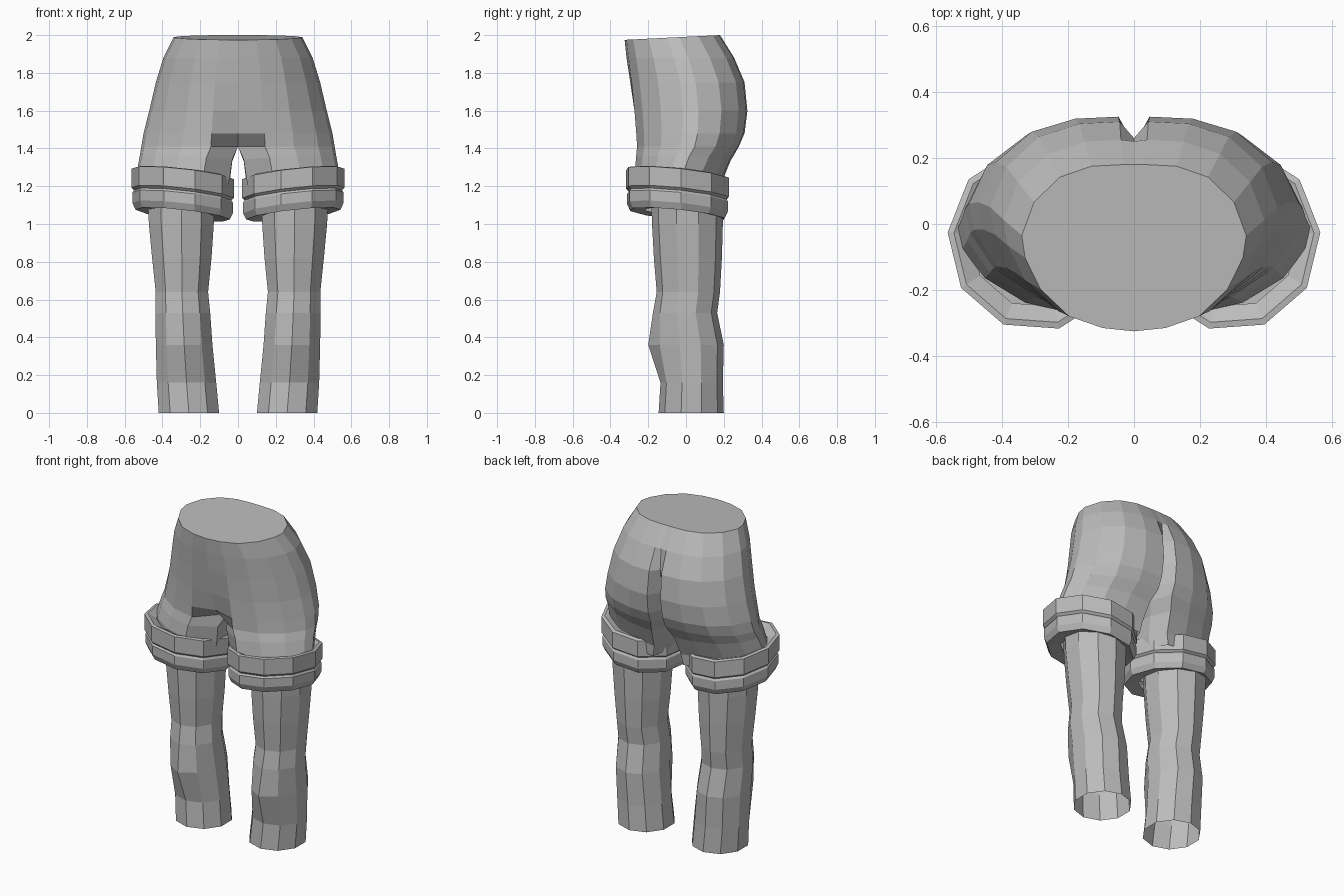
import bpy, bmesh
from math import sin, cos, radians

cube = bpy.data.objects.get("Cube")
if cube:
    bpy.data.objects.remove(cube)

grey = bpy.data.materials.new("plain grey")
grey.use_nodes = True
grey.diffuse_color = (0.5, 0.5, 0.5, 1)
grey.node_tree.nodes["Principled BSDF"].inputs["Base Color"].default_value = (0.5, 0.5, 0.5, 1)


def loft(name, rings, cap_first=False):
    """Skin closed rings together and mirror the result across x."""
    bm = bmesh.new()
    loops = [[bm.verts.new(p) for p in ring] for ring in rings]
    n = len(loops[0])
    for a, b in zip(loops, loops[1:]):
        for i in range(n):
            j = (i + 1) % n
            bm.faces.new((a[i], a[j], b[j], b[i]))
    if cap_first:
        bm.faces.new(loops[0])
    # Drop the walls on the centre plane, then weld doubled points
    inner = [f for f in bm.faces if all(abs(v.co.x) < 0.001 for v in f.verts)]
    bmesh.ops.delete(bm, geom=inner, context="FACES")
    bmesh.ops.remove_doubles(bm, verts=bm.verts, dist=0.0005)
    bmesh.ops.recalc_face_normals(bm, faces=bm.faces)
    mesh = bpy.data.meshes.new(name)
    bm.to_mesh(mesh)
    bm.free()
    mesh.materials.append(grey)
    obj = bpy.data.objects.new(name, mesh)
    bpy.context.collection.objects.link(obj)
    mirror = obj.modifiers.new("mirror", "MIRROR")
    mirror.use_clip = True
    return obj


# Shorts: half outline from centre front, round the hip, to centre back
outline = [(.28, -.96), (.58, -.82), (.83, -.5), (.97, -.12), (1, .15),
           (.89, .55), (.66, .85), (.38, .98), (.1, 1)]


def hip_ring(z, x_in, x_out, front, back, mid_front, mid_back, tilt_x, tilt_y):
    mid, half = (front + back) / 2, (back - front) / 2
    pts = [(x_in, mid_front)]
    pts += [(x_in + u * (x_out - x_in), mid + v * half) for u, v in outline]
    pts += [(x_in, mid_back), (x_in, (mid_front + mid_back) / 2)]
    return [(x, y, z + tilt_x * (x - 0.29) + tilt_y * y) for x, y in pts]


hips = [
    (1.991, 0, .34, -.325, .18, -.325, .18, 0, .05),
    (1.88, 0, .395, -.315, .255, -.315, .25, 0, 0),
    (1.75, 0, .435, -.30, .31, -.295, .26, 0, 0),
    (1.6, 0, .47, -.285, .325, -.265, .24, 0, 0),
    (1.48, 0, .5, -.275, .31, -.225, .21, 0, 0),
    (1.41, 0, .512, -.27, .28, -.10, .15, 0, 0),
    (1.35, .03, .52, -.275, .235, -.16, .11, .05, -.03),
    (1.25, .045, .535, -.28, .185, -.15, .08, .11, -.1),
    (1.18, .06, .53, -.27, .18, -.14, .07, .11, -.1),
]
loft("shorts", [hip_ring(*row) for row in hips], cap_first=True)


# Cuffs: two stepped bands, tilted outward and forward
def cuff_ring(z, scale, sides=10):
    ring = []
    for i in range(sides):
        a = radians(4 + 360 * i / sides)
        x, y = .272 * scale * cos(a), .28 * scale * sin(a)
        ring.append((.293 + x, -.045 + y, z + .11 * x - .1 * y))
    return ring


cuff_profile = [(1.25, .75), (1.27, .93), (1.265, 1), (1.165, 1), (1.152, .95),
                (1.14, .98), (1.085, .98), (1.05, .92), (1.06, .62)]
loft("cuffs", [cuff_ring(*row) for row in cuff_profile])


# Legs: ten-sided tubes, open at the hem, with a bulge at the knee
def leg_ring(z, x_in, x_out, front, back, knee, sides=10):
    ring = []
    for i in range(sides):
        a = radians(360 * i / sides)
        x = (x_in + x_out) / 2 + (x_out - x_in) / 2 * sin(a) * 1.05
        y = (front + back) / 2 - (back - front) / 2 * cos(a)
        if cos(a) > 0.7:
            y -= knee * (1 if i == 0 else 0.4)
        ring.append((x, y, z))
    return ring


legs = [
    (1.16, .12, .48, -.185, .20, 0),
    (1.0, .128, .472, -.18, .195, 0),
    (.82, .14, .455, -.17, .19, 0),
    (.64, .158, .436, -.155, .18, 0),
    (.53, .147, .438, -.165, .165, .01),
    (.36, .135, .435, -.155, .20, .045),
    (.16, .115, .43, -.135, .195, 0),
    (0, .10, .42, -.145, .20, 0),
]
loft("legs", [leg_ring(*row) for row in legs])
